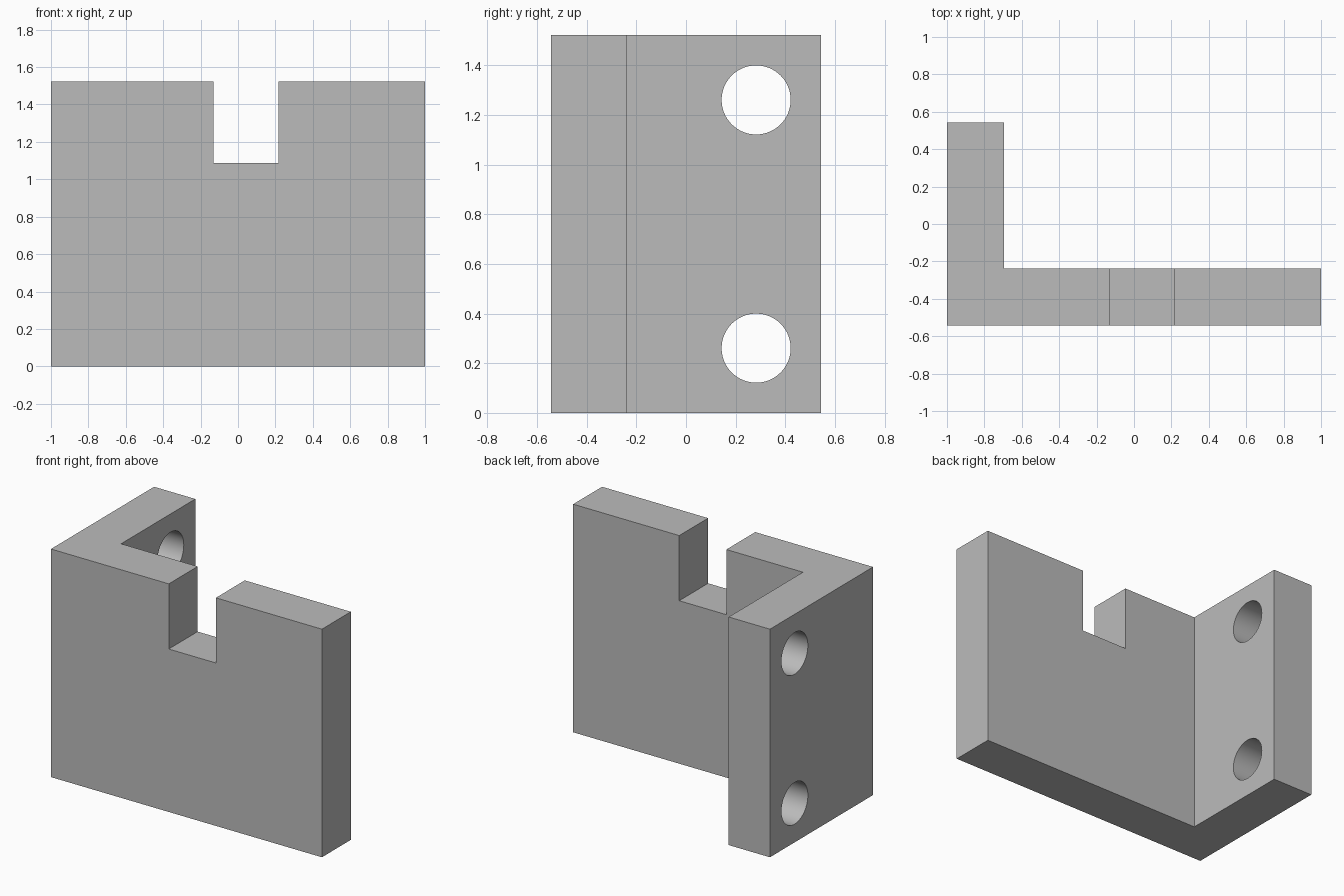
import bpy
import bmesh
from math import radians
from mathutils import Matrix, Vector

cube = bpy.data.objects.get("Cube")
if cube:
    bpy.data.objects.remove(cube, do_unlink=True)

U = 2 / 46                      # drawing unit: the bracket is 46 units long
LENGTH, DEPTH, HEIGHT, THICK = 46, 25, 35, 7

grey = bpy.data.materials.new("plain grey")
grey.use_nodes = True
colour = (0.5, 0.5, 0.5, 1)
grey.diffuse_color = colour
grey.node_tree.nodes["Principled BSDF"].inputs["Base Color"].default_value = colour


def finish(bm, name):
    """Turn a bmesh into a named object, placed in the centred frame."""
    bmesh.ops.recalc_face_normals(bm, faces=bm.faces)
    bm.transform(Matrix.Scale(U, 4) @ Matrix.Translation((-LENGTH / 2, -DEPTH / 2, 0)))
    mesh = bpy.data.meshes.new(name)
    bm.to_mesh(mesh)
    bm.free()
    mesh.materials.append(grey)
    obj = bpy.data.objects.new(name, mesh)
    bpy.context.collection.objects.link(obj)
    return obj


def cut(target, cutter):
    mod = target.modifiers.new(cutter.name, 'BOOLEAN')
    mod.operation = 'DIFFERENCE'
    mod.solver = 'EXACT'
    mod.object = cutter
    bpy.context.view_layer.objects.active = target
    bpy.ops.object.modifier_apply(modifier=mod.name)
    bpy.data.objects.remove(cutter, do_unlink=True)


# L-shaped plan extruded to full height
bm = bmesh.new()
plan = [(0, 0), (LENGTH, 0), (LENGTH, THICK), (THICK, THICK), (THICK, DEPTH), (0, DEPTH)]
face = bm.faces.new([bm.verts.new((x, y, 0)) for x, y in plan])
top = bmesh.ops.extrude_face_region(bm, geom=[face])["geom"]
bmesh.ops.translate(bm, verts=[v for v in top if isinstance(v, bmesh.types.BMVert)],
                    vec=(0, 0, HEIGHT))
bracket = finish(bm, "angle_bracket")

# Notch in the top edge of the long wall
bm = bmesh.new()
bmesh.ops.create_cube(bm, matrix=Matrix.Translation((24, THICK / 2, 31))
                      @ Matrix.Diagonal((8, THICK + 4, 12, 1)))
cut(bracket, finish(bm, "notch_cutter"))

# Two bolt holes through the short wall
for z in (6, 29):
    bm = bmesh.new()
    bmesh.ops.create_cone(bm, cap_ends=True, segments=64, radius1=3.2, radius2=3.2,
                          depth=THICK + 4,
                          matrix=Matrix.Translation((THICK / 2, 19, z))
                          @ Matrix.Rotation(radians(90), 4, Vector((0, 1, 0))))
    cut(bracket, finish(bm, "hole_cutter"))

bpy.ops.object.select_all(action='DESELECT')
bracket.select_set(True)
bpy.context.view_layer.objects.active = bracket
bpy.ops.object.shade_smooth_by_angle(angle=radians(30))
